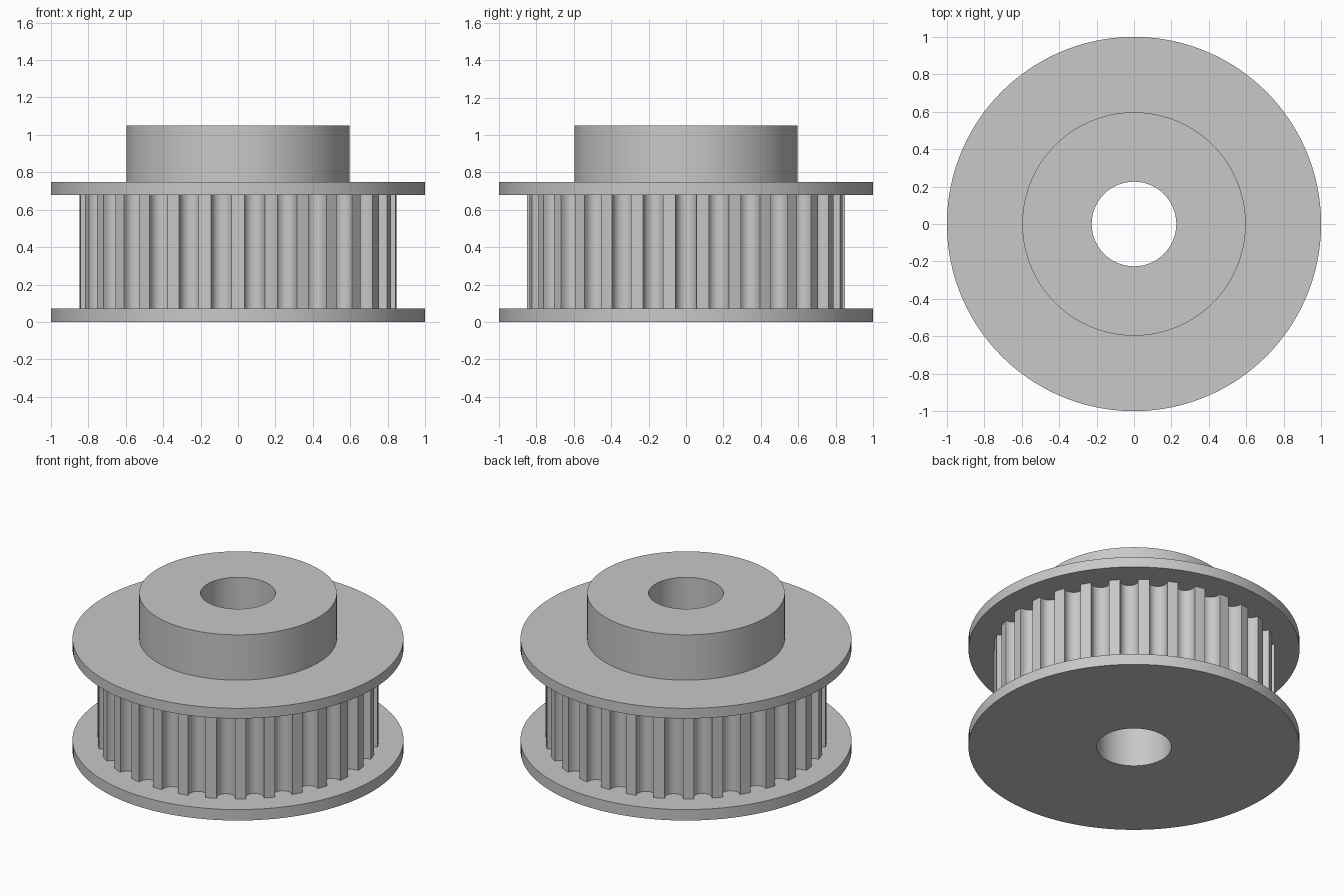
import bpy
from math import sin, cos, pi, sqrt, radians

cube = bpy.data.objects.get("Cube")
if cube:
    bpy.data.objects.remove(cube, do_unlink=True)

# Main dimensions
FLANGE_R, HUB_R, BORE_R = 1.0, 0.597, 0.226
TIP_R, ROOT_R = 0.85, 0.775
FLANGE_LOW, FLANGE_HIGH, FLANGE_TOP, HUB_TOP = 0.073, 0.68, 0.748, 1.05
TEETH, GROOVE = 30, 0.055          # tooth count, groove half width
ARC_STEPS, SEGMENTS = 12, 120

metal = bpy.data.materials.new("grey metal")
metal.use_nodes = True
colour = (0.58, 0.58, 0.58, 1)
metal.diffuse_color = colour
metal.node_tree.nodes["Principled BSDF"].inputs["Base Color"].default_value = colour


def loft(name, loops):
    """Skin a stack of closed loops that all have the same point count."""
    n = len(loops[0])
    verts = [p for loop in loops for p in loop]
    faces = [(k * n + i, k * n + (i + 1) % n,
              (k + 1) * n + (i + 1) % n, (k + 1) * n + i)
             for k in range(len(loops) - 1) for i in range(n)]
    mesh = bpy.data.meshes.new(name)
    mesh.from_pydata(verts, [], faces)
    mesh.materials.append(metal)
    obj = bpy.data.objects.new(name, mesh)
    bpy.context.collection.objects.link(obj)
    bpy.ops.object.select_all(action='DESELECT')
    obj.select_set(True)
    bpy.context.view_layer.objects.active = obj
    bpy.ops.object.shade_smooth_by_angle(angle=radians(30))
    return obj


def circle(r, z):
    step = 2 * pi / SEGMENTS
    return [(r * cos(i * step), r * sin(i * step), z) for i in range(SEGMENTS)]


# Flanges, hub and bore: one turned profile, open only behind the teeth
profile = [(ROOT_R, FLANGE_HIGH), (FLANGE_R, FLANGE_HIGH), (FLANGE_R, FLANGE_TOP),
           (HUB_R, FLANGE_TOP), (HUB_R, HUB_TOP), (BORE_R, HUB_TOP),
           (BORE_R, 0), (FLANGE_R, 0), (FLANGE_R, FLANGE_LOW), (ROOT_R, FLANGE_LOW)]
loft("flanged_hub", [circle(r, z) for r, z in profile])

# One groove in (tangent, radius): straight sides with a round bottom, then a tip
lip = sqrt(TIP_R ** 2 - GROOVE ** 2)
groove = [(-GROOVE, lip)]
for k in range(ARC_STEPS + 1):
    a = pi + pi * k / ARC_STEPS
    groove.append((GROOVE * cos(a), ROOT_R + GROOVE + GROOVE * sin(a)))
groove.append((GROOVE, lip))
half = pi / TEETH
groove.append((TIP_R * sin(half), TIP_R * cos(half)))


def toothed_loop(z):
    pts = []
    for i in range(TEETH):
        a = (2 * i + 1) * half - pi / 2
        pts += [(r * cos(a) - t * sin(a), r * sin(a) + t * cos(a), z)
                for t, r in groove]
    return pts


# Toothed belt surface between the flanges
loft("toothed_rim", [toothed_loop(FLANGE_LOW), toothed_loop(FLANGE_HIGH)])
